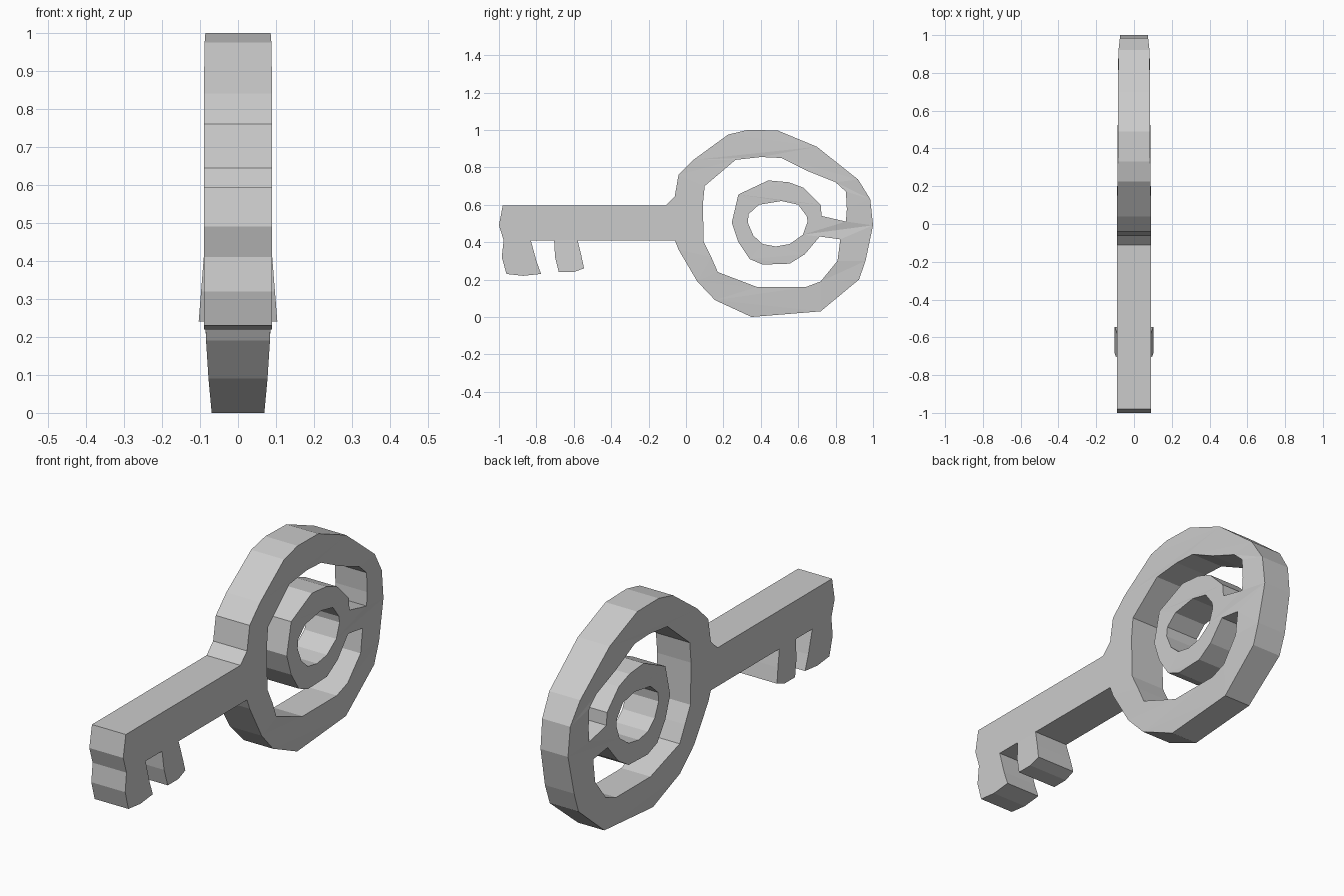
import bpy
import bmesh
from mathutils import Vector

default_cube = bpy.data.objects.get("Cube")
if default_cube:
    bpy.data.objects.remove(default_cube, do_unlink=True)

HALF_WIDTH = 0.09

# Side outlines as (y, z) in hundredths of a unit
shaft_top = [(-6, 64.5), (-11, 59.5), (-98, 59.5)]
front_tooth = [(-100, 49), (-97.5, 41), (-98.5, 32), (-96, 23), (-87, 22),
               (-77.5, 23), (-80, 30), (-83, 41)]
rear_tooth = [(-70.5, 41), (-70, 32), (-68, 24), (-60, 24), (-54.5, 26),
              (-56, 33), (-58, 41)]
shaft_bottom = [(-6, 41)]
bow_rim = [(-4, 36), (6, 19), (15.5, 9), (35, 0), (72, 3), (92.5, 20),
           (96, 30), (100, 49), (98.5, 63), (92, 73.5), (70, 91), (49, 99.7),
           (33, 100), (22.5, 97.5), (4, 84), (-4, 76)]

# The opening runs round the bow, along the spoke and round the small ring
bow_opening = [(82.5, 41.5), (81, 30), (72, 19), (64, 16), (38, 16), (17, 24),
               (13.5, 32), (9.5, 40), (9, 60), (10, 70), (26.5, 84),
               (40, 85.5), (51, 85), (65, 78), (80, 72), (85.5, 67),
               (86, 57.5), (85.5, 51)]
small_ring = [(72.5, 54), (72, 60), (63, 69), (55, 72), (44, 73), (28, 65.5),
              (24.5, 50.5), (28, 40), (34, 31), (41, 28), (55.5, 28.5),
              (63.5, 33.5), (71.5, 43)]
ring_hole = [(51, 62), (60, 60), (64.5, 54), (65, 51), (62.5, 44),
             (55.5, 39), (48, 37.7), (41, 39), (36, 43.5), (33, 50.5),
             (33.5, 55), (39, 60)]


def blend(value, start, end):
    """Fraction of the way from start to end, clamped."""
    return min(max((value - start) / (end - start), 0.0), 1.0)


def extruded_mesh(name, outlines, half_width):
    """Fill nested outlines, thicken them and stand the result upright."""
    curve = bpy.data.curves.new(name + "_profile", "CURVE")
    curve.dimensions = "2D"
    curve.fill_mode = "BOTH"
    curve.extrude = half_width
    for outline in outlines:
        spline = curve.splines.new("POLY")
        spline.points.add(len(outline) - 1)
        spline.use_cyclic_u = True
        for point, (y, z) in zip(spline.points, outline):
            point.co = (y / 100, z / 100, 0, 1)
    helper = bpy.data.objects.new(name + "_profile", curve)
    bpy.context.collection.objects.link(helper)
    depsgraph = bpy.context.evaluated_depsgraph_get()
    mesh = bpy.data.meshes.new_from_object(helper.evaluated_get(depsgraph))
    bpy.data.objects.remove(helper, do_unlink=True)

    bm = bmesh.new()
    bm.from_mesh(mesh)
    bmesh.ops.remove_doubles(bm, verts=bm.verts, dist=0.001)
    for vert in bm.verts:
        y, z, x = vert.co
        vert.co = Vector((x, y, z))
    bmesh.ops.recalc_face_normals(bm, faces=bm.faces)
    for face in bm.faces:
        face.smooth = False
        face.material_index = 0
    bm.to_mesh(mesh)
    bm.free()
    mesh.name = name
    return mesh


def vary_thickness(mesh):
    """Slim the bow toward its rim and flare the rear tooth."""
    for vert in mesh.vertices:
        x, y, z = vert.co
        scale = 1.0
        if y > -0.1:
            scale -= 0.18 * (1 - blend(z, 0, 0.3))
            scale -= 0.06 * blend(y, 0.1, 0.4)
            scale -= 0.13 * blend(y, 0.9, 1.0)
        elif -0.72 < y < -0.5:
            scale += 0.15 * (1 - blend(z, 0.24, 0.41))
        vert.co.x = x * scale


# Plain grey for the whole key
grey = bpy.data.materials.new("light_grey")
grey.use_nodes = True
colour = (0.6, 0.6, 0.6, 1)
grey.diffuse_color = colour
grey.node_tree.nodes["Principled BSDF"].inputs["Base Color"].default_value = colour

# Key: shaft with two teeth, open bow and small ring held by a spoke
silhouette = shaft_top + front_tooth + rear_tooth + shaft_bottom + bow_rim
key_mesh = extruded_mesh("key", [silhouette, bow_opening + small_ring, ring_hole],
                         HALF_WIDTH)
vary_thickness(key_mesh)
key_mesh.materials.clear()
key_mesh.materials.append(grey)
key = bpy.data.objects.new("key", key_mesh)
bpy.context.collection.objects.link(key)
